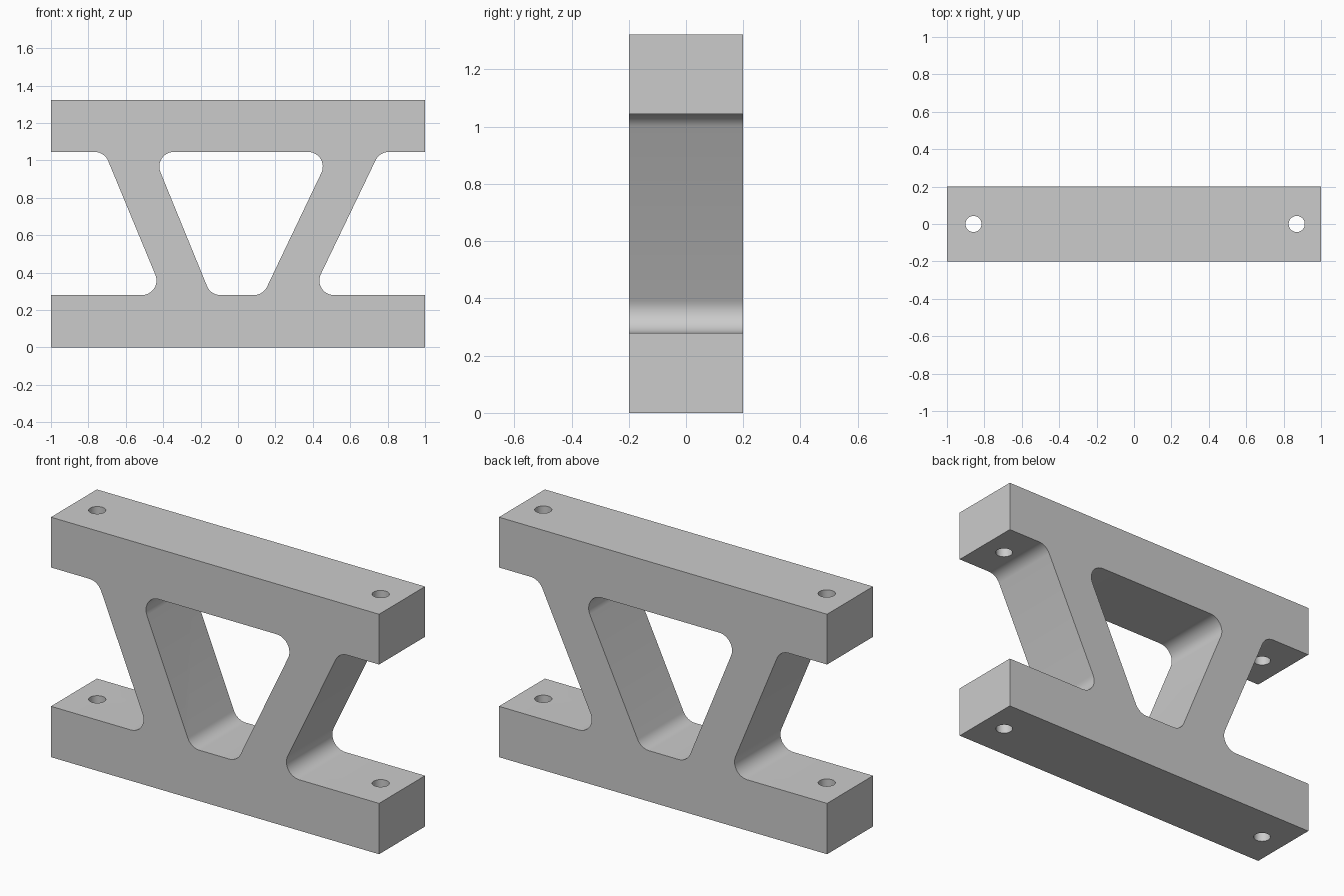
import bpy, bmesh, math
from mathutils import Vector

if "Cube" in bpy.data.objects:
    bpy.data.objects.remove(bpy.data.objects["Cube"])

Z1, Z2, TOP = 0.28, 1.045, 1.322   # lower bar top, upper bar underside, overall height
R = 0.078                          # fillet radius


def fillet(points, steps=12):
    """Outline from (x, z, rounded) corners, with arcs at the rounded ones."""
    out = []
    for i, (x, z, rounded) in enumerate(points):
        p = Vector((x, z))
        if not rounded:
            out.append(p)
            continue
        a = (Vector(points[i - 1][:2]) - p).normalized()
        b = (Vector(points[(i + 1) % len(points)][:2]) - p).normalized()
        half = a.angle(b) / 2
        centre = p + (a + b).normalized() * R / math.sin(half)
        t = R / math.tan(half)
        u, v = p + a * t - centre, p + b * t - centre
        ang = u.angle(v)
        for k in range(steps + 1):
            f = k / steps
            out.append(centre + (u * math.sin((1 - f) * ang) + v * math.sin(f * ang)) / math.sin(ang))
    return out


def prism(name, outline, depth):
    """Extrude an x-z outline along y, centred on y = 0."""
    bm = bmesh.new()
    face = bm.faces.new([bm.verts.new((p.x, -depth / 2, p.y)) for p in outline])
    ext = bmesh.ops.extrude_face_region(bm, geom=[face])
    verts = [g for g in ext["geom"] if isinstance(g, bmesh.types.BMVert)]
    bmesh.ops.translate(bm, verts=verts, vec=(0, depth, 0))
    bmesh.ops.recalc_face_normals(bm, faces=bm.faces)
    mesh = bpy.data.meshes.new(name)
    bm.to_mesh(mesh)
    bm.free()
    obj = bpy.data.objects.new(name, mesh)
    bpy.context.collection.objects.link(obj)
    return obj


def cut(target, cutter):
    cutter.hide_render = True
    mod = target.modifiers.new("cut", "BOOLEAN")
    mod.operation, mod.solver, mod.object = "DIFFERENCE", "EXACT", cutter
    bpy.context.view_layer.objects.active = target
    bpy.ops.object.modifier_apply(modifier=mod.name)
    bpy.data.objects.remove(cutter)


# Two bars joined by slanted struts
bracket = prism("bracket", fillet([
    (-1, 0, 0), (1, 0, 0), (1, Z1, 0), (0.389, Z1, 1), (0.757, Z2, 1), (1, Z2, 0),
    (1, TOP, 0), (-1, TOP, 0), (-1, Z2, 0), (-0.714, Z2, 1), (-0.397, Z1, 1), (-1, Z1, 0)]), 0.4)

grey = bpy.data.materials.new("light grey")
grey.diffuse_color = (0.6, 0.6, 0.6, 1)
grey.use_nodes = True
grey.node_tree.nodes["Principled BSDF"].inputs["Base Color"].default_value = grey.diffuse_color
bracket.data.materials.append(grey)

# Window between the struts
cut(bracket, prism("window_cutter", fillet([
    (-0.146, Z1, 1), (0.134, Z1, 1), (0.499, Z2, 1), (-0.459, Z2, 1)]), 0.6))

# Bolt holes through both bars
for x in (-0.858, 0.87):
    bpy.ops.mesh.primitive_cylinder_add(vertices=48, radius=0.043, depth=2, location=(x, 0, TOP / 2))
    cut(bracket, bpy.context.object)

bpy.ops.object.select_all(action="DESELECT")
bracket.select_set(True)
bpy.context.view_layer.objects.active = bracket
bpy.ops.object.shade_smooth_by_angle(angle=math.radians(30))
